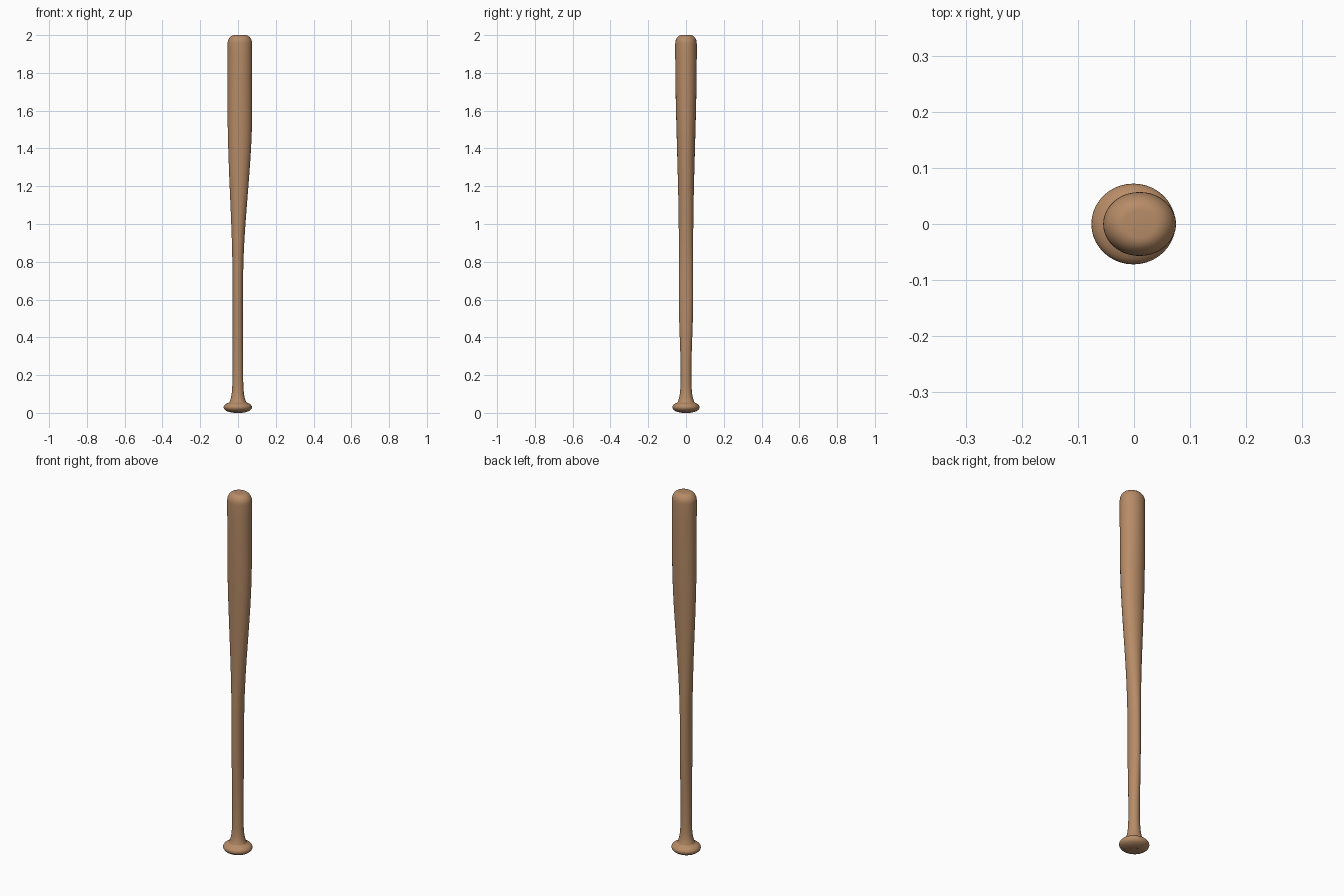
import bpy, bmesh, math

cube = bpy.data.objects.get("Cube")
if cube:
    bpy.data.objects.remove(cube, do_unlink=True)

wood = bpy.data.materials.new("tan_wood")
wood.use_nodes = True
COLOUR = (0.47, 0.26, 0.135, 1)
wood.diffuse_color = COLOUR
wood.node_tree.nodes["Principled BSDF"].inputs["Base Color"].default_value = COLOUR

LENGTH = 2
SIDES = 40
KNOB_MIDDLE = 0.03
KNOB_WIDTH, KNOB_DEPTH = 0.075, 0.072
HANDLE = 0.028
TIP_HEIGHT = 0.045


def ease(z, start, end):
    """Smooth rise from zero to one between two heights."""
    t = min(max((z - start) / (end - start), 0), 1)
    return t * t * (3 - 2 * t)


def section(z):
    """Centre x and the half widths in x and y of the bat at a height."""
    # Handle swelling into the barrel, which leans slightly to one side
    swell = ease(z, 0.7, 1.6)
    flare = 0.02 * math.exp((0.05 - z) / 0.035)
    width = HANDLE + 0.037 * swell + flare
    depth = HANDLE + 0.01 * ease(z, 0.2, 0.6) + 0.019 * ease(z, 0.9, 1.9) + flare

    # Rounded barrel tip
    t = max(z - LENGTH + TIP_HEIGHT, 0) / TIP_HEIGHT
    tip = 1 - 0.57 * (1 - math.sqrt(max(1 - t * t, 0)))
    width, depth = width * tip, depth * tip

    # Knob: a flattened ball that the flared handle grows out of
    t = z / KNOB_MIDDLE - 1
    ball = max(1 - t * t, 0.05) ** 0.4
    if z < KNOB_MIDDLE:
        width = depth = 0
    width = max(width, KNOB_WIDTH * ball)
    depth = max(depth, KNOB_DEPTH * ball)
    return 0.011 * swell - 0.001, width, depth


# Ring heights, closer together around the knob, the flare and the tip
heights = [KNOB_MIDDLE * (1 - math.cos(math.pi * i / 16)) for i in range(16)]
flare_top, tip_start = 0.2, LENGTH - TIP_HEIGHT
heights += [0.06 + (flare_top - 0.06) * i / 10 for i in range(10)]
heights += [flare_top + (tip_start - flare_top) * i / 24 for i in range(24)]
heights += [tip_start + TIP_HEIGHT * math.sin(math.pi / 2 * i / 8) for i in range(9)]

# Loft the elliptical rings from knob to barrel tip and cap both ends
bm = bmesh.new()
rings = []
for z in heights:
    centre, width, depth = section(z)
    angles = [math.tau * i / SIDES for i in range(SIDES)]
    rings.append([bm.verts.new((centre + width * math.cos(a), depth * math.sin(a), z))
                  for a in angles])
for low, high in zip(rings, rings[1:]):
    for i in range(SIDES):
        j = (i + 1) % SIDES
        bm.faces.new((low[i], low[j], high[j], high[i]))
bm.faces.new(rings[0][::-1])
bm.faces.new(rings[-1])

mesh = bpy.data.meshes.new("bat")
bm.to_mesh(mesh)
bm.free()
mesh.materials.append(wood)
bat = bpy.data.objects.new("bat", mesh)
bpy.context.collection.objects.link(bat)

bpy.context.view_layer.objects.active = bat
bat.select_set(True)
bpy.ops.object.shade_smooth_by_angle(angle=math.radians(60))
